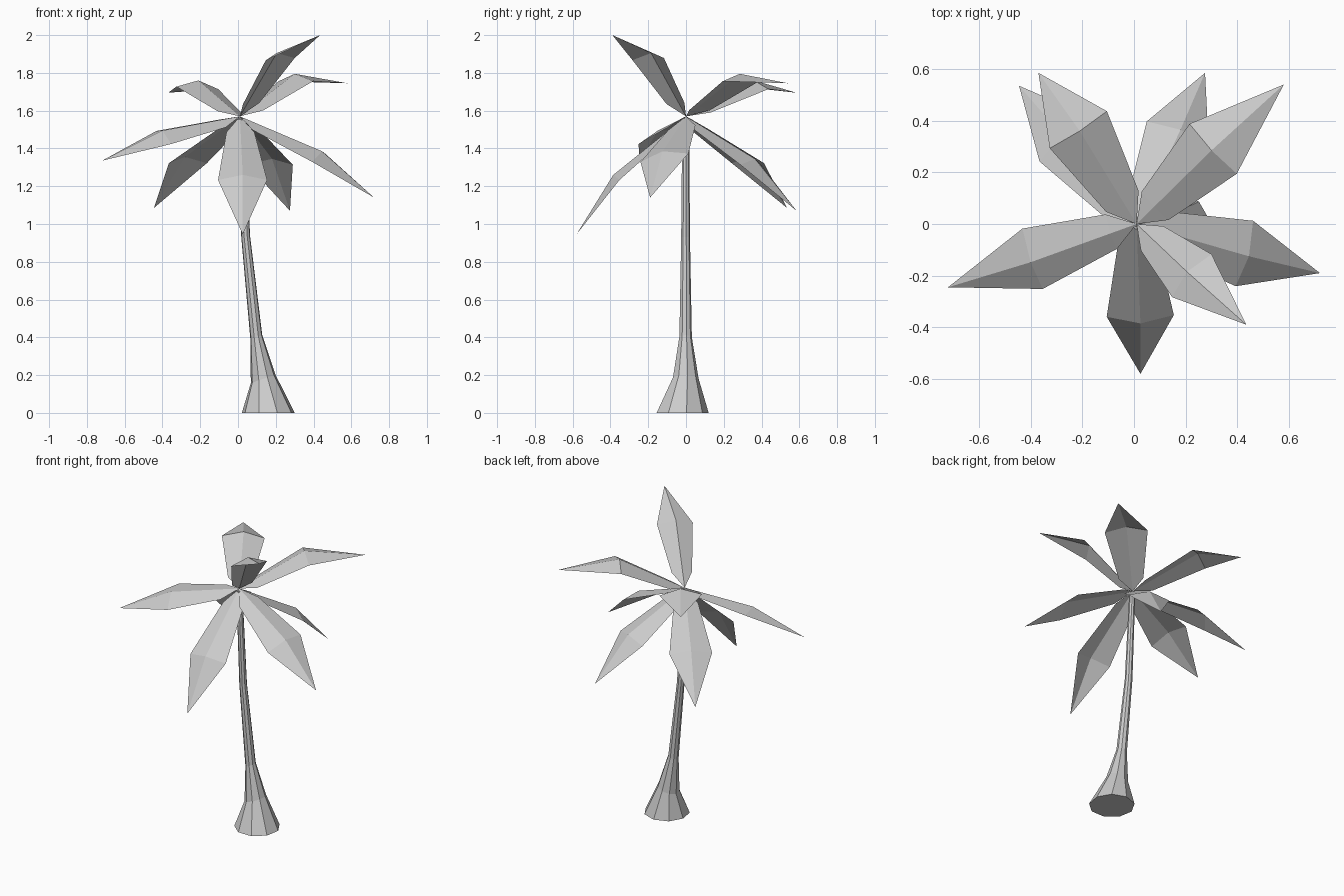
import bpy, bmesh, math
from mathutils import Vector

if "Cube" in bpy.data.objects:
    bpy.data.objects.remove(bpy.data.objects["Cube"])


def make_object(name, bm):
    mesh = bpy.data.meshes.new(name)
    bmesh.ops.recalc_face_normals(bm, faces=bm.faces)
    bm.to_mesh(mesh)
    bm.free()
    obj = bpy.data.objects.new(name, mesh)
    bpy.context.collection.objects.link(obj)
    return obj


# Trunk: nine-sided tapering loft; rings are (x, y, z, radius, tilt)
SIDES = 9
rings = [
    (0.16, -0.022, 0.0, 0.142, 0.0),
    (0.133, -0.003, 0.18, 0.070, 0.33),
    (0.097, -0.003, 0.40, 0.034, 0.35),
    (0.041, -0.003, 0.93, 0.024, 0.1),
    (0.012, -0.002, 1.56, 0.019, 0.0),
]
bm = bmesh.new()
loops = []
for cx, cy, cz, r, tilt in rings:
    loop = []
    for i in range(SIDES):
        a = math.pi / 2 + 2 * math.pi * i / SIDES
        dx, dy = r * math.cos(a), r * math.sin(a)
        loop.append(bm.verts.new((cx + dx * math.cos(tilt), cy + dy, cz + dx * math.sin(tilt))))
    loops.append(loop)
for low, high in zip(loops, loops[1:]):
    for i in range(SIDES):
        j = (i + 1) % SIDES
        bm.faces.new((low[i], low[j], high[j], high[i]))
bm.faces.new(loops[0][::-1])
bm.faces.new(loops[-1])
make_object("trunk", bm)


# Leaf: folded sheet running from the crown through a wide middle to a point
def make_leaf(name, tip, mid, half_width, roll):
    root, tip, mid = Vector((0.01, 0.0, 1.57)), Vector(tip), Vector(mid)
    side = Vector((-(tip.y - root.y), tip.x - root.x, 0)).normalized()
    side = (side + Vector((0, 0, roll))).normalized()
    up = (tip - root).cross(side).normalized()
    neck = root + (mid - root).normalized() * 0.11
    bm = bmesh.new()
    start, end = bm.verts.new(root), bm.verts.new(tip)
    rows = []
    for centre, width, drop in ((neck, half_width * 0.57, 0.022), (mid, half_width, 0.04)):
        rows.append([bm.verts.new(centre + side * width - up * drop),
                     bm.verts.new(centre),
                     bm.verts.new(centre - side * width - up * drop)])
    for k in range(2):
        bm.faces.new((start, rows[0][k], rows[0][k + 1]))
        bm.faces.new((rows[0][k], rows[1][k], rows[1][k + 1], rows[0][k + 1]))
        bm.faces.new((rows[1][k], end, rows[1][k + 1]))
    make_object(name, bm)


# tip, middle of the ridge, half width, sideways roll
leaves = [
    ((0.025, -0.58, 0.945), (0.025, -0.385, 1.26), 0.13, 0.0),
    ((0.435, -0.39, 2.0), (0.205, -0.185, 1.905), 0.113, 0.05),
    ((0.72, -0.19, 1.14), (0.445, -0.125, 1.385), 0.133, 0.17),
    ((0.58, 0.54, 1.745), (0.30, 0.285, 1.795), 0.133, 0.0),
    ((0.275, 0.585, 1.07), (0.18, 0.365, 1.345), 0.132, 0.0),
    ((-0.37, 0.585, 1.695), (-0.21, 0.36, 1.76), 0.132, 0.05),
    ((-0.445, 0.535, 1.085), (-0.28, 0.345, 1.355), 0.132, 0.0),
    ((-0.72, -0.245, 1.335), (-0.40, -0.148, 1.495), 0.128, -0.28),
]
for n, leaf in enumerate(leaves, 1):
    make_leaf(f"leaf_{n}", *leaf)
